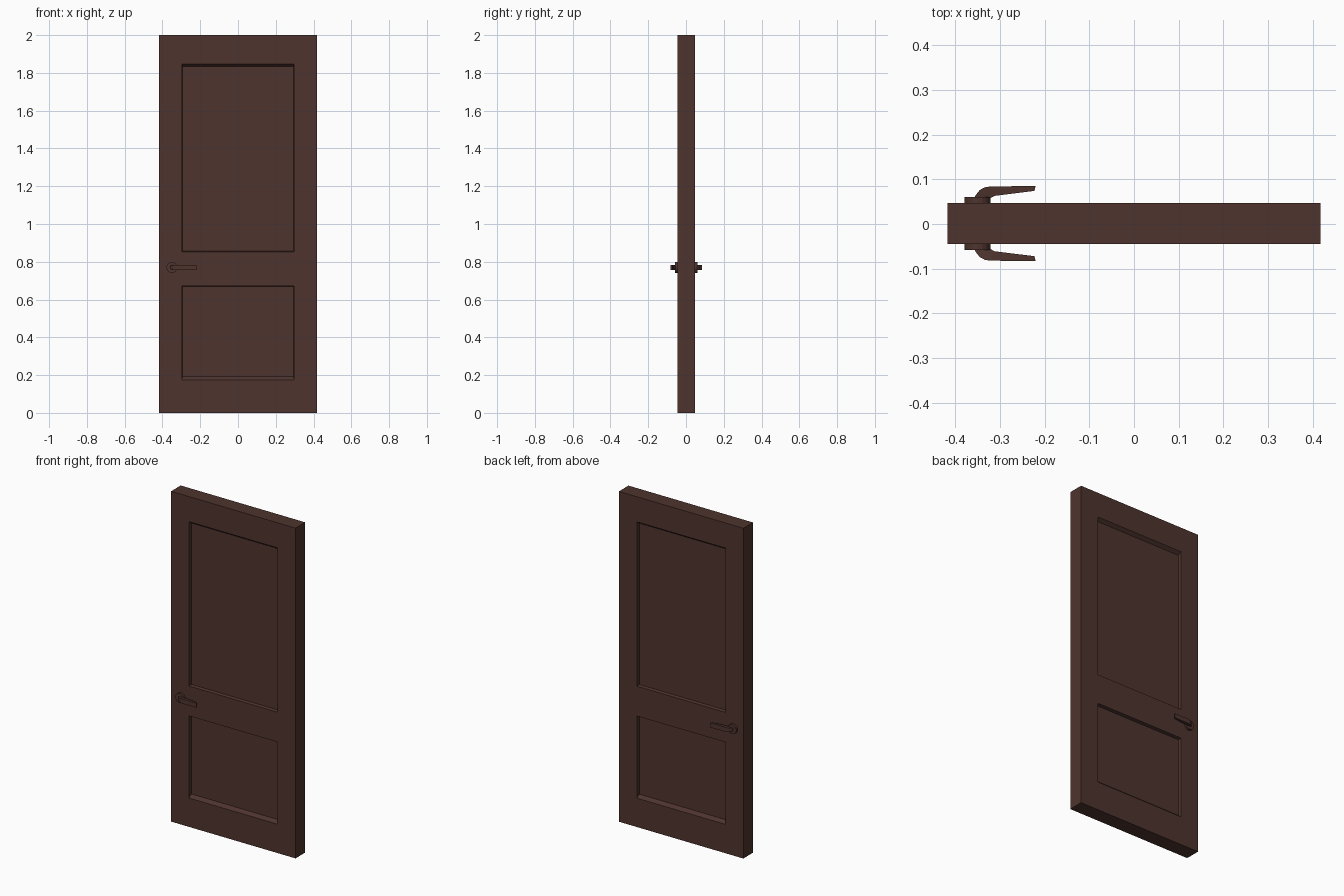
import bpy, bmesh, math
from mathutils import Matrix

if "Cube" in bpy.data.objects:
    bpy.data.objects.remove(bpy.data.objects["Cube"])

wood = bpy.data.materials.new("dark brown")
wood.diffuse_color = (0.076, 0.034, 0.027, 1)
wood.use_nodes = True
wood.node_tree.nodes["Principled BSDF"].inputs["Base Color"].default_value = wood.diffuse_color

W, T, H = 0.417, 0.046, 2.0      # half width, half thickness, height
PX = 0.297                       # panel half width
DEPTH = 0.02                     # panel recess depth
MID = 0.001


def finish(name, bm):
    bmesh.ops.remove_doubles(bm, verts=bm.verts, dist=1e-5)
    bmesh.ops.recalc_face_normals(bm, faces=bm.faces)
    me = bpy.data.meshes.new(name)
    bm.to_mesh(me)
    bm.free()
    me.materials.append(wood)
    ob = bpy.data.objects.new(name, me)
    bpy.context.collection.objects.link(ob)
    return ob


# Door slab: grid faces on both sides, with two sunk panels each
bm = bmesh.new()


def quad(pts):
    bm.faces.new([bm.verts.new(p) for p in pts])


xs = [-W, -PX, PX, W]
zs = [0, 0.175, 0.672, 0.853, 1.848, H]
slopes = {1: (0.017, 0.003), 3: (0.003, 0.015)}   # bottom and top inset of each panel
for s in (-1, 1):
    y, yi = MID + s * T, MID + s * (T - DEPTH)
    for i in range(3):
        for j in range(5):
            x0, x1, z0, z1 = xs[i], xs[i + 1], zs[j], zs[j + 1]
            outer = [(x0, y, z0), (x1, y, z0), (x1, y, z1), (x0, y, z1)]
            if i == 1 and j in slopes:
                b, t = slopes[j]
                e = 0.003
                inner = [(x0 + e, yi, z0 + b), (x1 - e, yi, z0 + b),
                         (x1 - e, yi, z1 - t), (x0 + e, yi, z1 - t)]
                quad(inner)
                for k in range(4):
                    n = (k + 1) % 4
                    quad([outer[k], outer[n], inner[n], inner[k]])
            else:
                quad(outer)
# Slab edges
for i in range(3):
    for z in (0, H):
        quad([(xs[i], MID - T, z), (xs[i + 1], MID - T, z), (xs[i + 1], MID + T, z), (xs[i], MID + T, z)])
for j in range(5):
    for x in (-W, W):
        quad([(x, MID - T, zs[j]), (x, MID + T, zs[j]), (x, MID + T, zs[j + 1]), (x, MID - T, zs[j + 1])])
finish("door_slab", bm)

# Handles: lever outline seen from above, (x, y, half height)
HZ, HX = 0.77, -0.35
lever = [(-0.358, 0.055, 0.009), (-0.354, 0.064, 0.010), (-0.345, 0.075, 0.012),
         (-0.334, 0.081, 0.013), (-0.322, 0.083, 0.014), (-0.22, 0.084, 0.014),
         (-0.223, 0.073, 0.014), (-0.312, 0.062, 0.013), (-0.325, 0.055, 0.010)]
for s, side in ((-1, "front"), (1, "back")):
    # Round rosette against the slab
    bm = bmesh.new()
    bmesh.ops.create_cone(bm, cap_ends=True, segments=16, radius1=0.029, radius2=0.029, depth=0.016,
                          matrix=Matrix.Translation((HX, MID + s * 0.051, HZ)) @ Matrix.Rotation(math.pi / 2, 4, 'X'))
    finish(side + "_rosette", bm)
    # Curved lever
    bm = bmesh.new()
    rings = [[bm.verts.new((x, MID + s * y, HZ + d * h)) for x, y, h in lever] for d in (-1, 1)]
    for r in rings:
        bm.faces.new(r)
    for k in range(len(lever)):
        n = (k + 1) % len(lever)
        bm.faces.new([rings[0][k], rings[0][n], rings[1][n], rings[1][k]])
    bmesh.ops.triangulate(bm, faces=[f for f in bm.faces if len(f.verts) > 4])
    finish(side + "_lever", bm)
